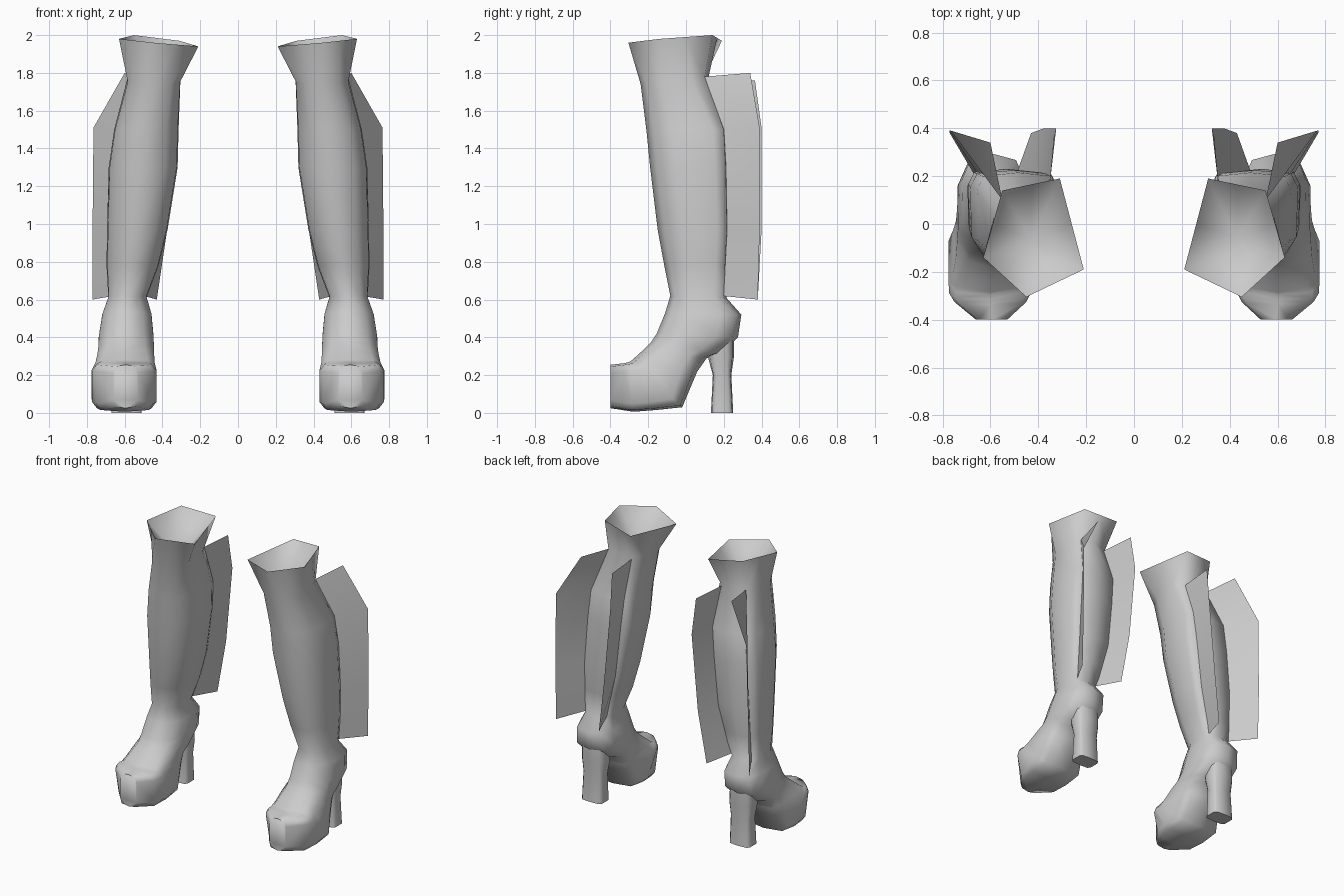
import bpy, bmesh, math
from mathutils import Vector

cube = bpy.data.objects.get("Cube")
if cube:
    bpy.data.objects.remove(cube, do_unlink=True)

grey = bpy.data.materials.new("plain_grey")
grey.use_nodes = True
grey.diffuse_color = (0.6, 0.6, 0.6, 1)
grey.node_tree.nodes["Principled BSDF"].inputs["Base Color"].default_value = (0.6, 0.6, 0.6, 1)

SIDES = 10


def ring(front, back, cx, half, front_power=0.85, back_power=None):
    """Loop between a front (y, z) and a back (y, z) point; a low power is boxier."""
    f, b = Vector((cx, *front)), Vector((cx, *back))
    mid, arm = (f + b) / 2, (f - b) / 2
    pts = []
    for k in range(SIDES):
        a = math.tau * k / SIDES
        c, s = math.cos(a), math.sin(a)
        power = back_power if back_power and c < 0 else front_power
        c = math.copysign(abs(c) ** power, c)
        s = math.copysign(abs(s) ** power, s) if abs(s) > 1e-6 else 0
        pts.append(mid + arm * c + Vector((half * s * 1.02, 0, 0)))
    return pts


def finish(bm, name, side, closed=True):
    for v in bm.verts:
        v.co.x *= side
    if closed:
        bmesh.ops.recalc_face_normals(bm, faces=bm.faces)
    elif side < 0:
        bmesh.ops.reverse_faces(bm, faces=bm.faces)
    mesh = bpy.data.meshes.new(name)
    bm.to_mesh(mesh)
    bm.free()
    obj = bpy.data.objects.new(name, mesh)
    bpy.context.collection.objects.link(obj)
    mesh.materials.append(grey)
    bpy.ops.object.select_all(action='DESELECT')
    obj.select_set(True)
    bpy.context.view_layer.objects.active = obj
    bpy.ops.object.shade_smooth_by_angle(angle=math.radians(75))


def loft(rings, name, side, start_tip=None):
    bm = bmesh.new()
    loops = [[bm.verts.new(p) for p in r] for r in rings]
    for a, b in zip(loops, loops[1:]):
        for k in range(SIDES):
            j = (k + 1) % SIDES
            bm.faces.new((a[k], a[j], b[j], b[k]))
    bm.faces.new(loops[-1])
    if start_tip:
        tip = bm.verts.new(start_tip)
        for k in range(SIDES):
            bm.faces.new((loops[0][k], loops[0][(k + 1) % SIDES], tip))
    else:
        bm.faces.new(loops[0])
    finish(bm, name, side)


def flap(inner, outer, name, side):
    bm = bmesh.new()
    a = [bm.verts.new(p) for p in inner]
    b = [bm.verts.new(p) for p in outer]
    for k in range(len(a) - 1):
        bm.faces.new((a[k], b[k], b[k + 1], a[k + 1]))
    finish(bm, name, side, False)


# Five-cornered flared rim, with a midpoint on each edge
corners = [Vector(p) for p in ((.45, -.305, 1.96), (.63, -.14, 1.98), (.55, .14, 2.0),
                               (.31, .19, 1.97), (.21, -.19, 1.94))]
rim = []
for k, c in enumerate(corners):
    rim += [c, (c + corners[(k + 1) % 5]) / 2]

# Shaft (square at the back), ankle, instep and platform toe as one skin
boot = [
    rim,
    ring((-.24, 1.74), (.12, 1.78), .445, .142, .85, .6),
    ring((-.21, 1.5), (.215, 1.5), .485, .17, .9, .35),
    ring((-.19, 1.3), (.225, 1.3), .502, .182, .9, .35),
    ring((-.15, .97), (.23, .97), .533, .16, 1, .35),
    ring((-.115, .78), (.22, .78), .558, .138, 1, .4),
    ring((-.083, .62), (.213, .61), .585, .102, .95, .5),
    ring((-.11, .53), (.293, .52), .588, .132, .85, .65),
    ring((-.155, .42), (.275, .40), .592, .147, .85, .65),
    ring((-.185, .375), (.19, .31), .592, .15),
    ring((-.235, .325), (.11, .29), .594, .152, .7),
    ring((-.285, .28), (.06, .22), .598, .158, .55),
    ring((-.295, .272), (-.02, .03), .603, .172, .4),
    ring((-.315, .266), (-.16, .015), .602, .17, .35),
    ring((-.335, .262), (-.28, .006), .6, .15, .35),
    ring((-.40, .255), (-.40, .025), .595, .065, .4),
]

# Block heel
heel = [
    ring((.11, .42), (.255, .42), .592, .09, .7),
    ring((.118, .29), (.254, .3), .588, .09, .6),
    ring((.142, .2), (.24, .2), .588, .076, .45),
    ring((.132, 0), (.25, 0), .59, .08, .4),
]

# Flaps opening out from the back corners of the shaft, listed from the top down
outer_flap = ([(.55, .1, 1.78), (.61, .19, 1.5), (.65, .205, .97), (.655, .185, .62)],
              [(.6, .34, 1.8), (.765, .39, 1.51), (.77, .39, .97), (.77, .38, .6)])
inner_flap = ([(.36, .095, 1.76), (.355, .19, 1.5), (.41, .205, .97), (.5, .185, .62)],
              [(.335, .365, 1.76), (.325, .4, 1.51), (.375, .4, .97), (.43, .38, .6)])

for label, side in (("left", 1), ("right", -1)):
    loft(boot, label + "_boot", side, (.43, -.06, 1.74))
    loft(heel, label + "_heel", side)
    flap(*outer_flap, label + "_outer_flap", side)
    flap(*inner_flap, label + "_inner_flap", side)
